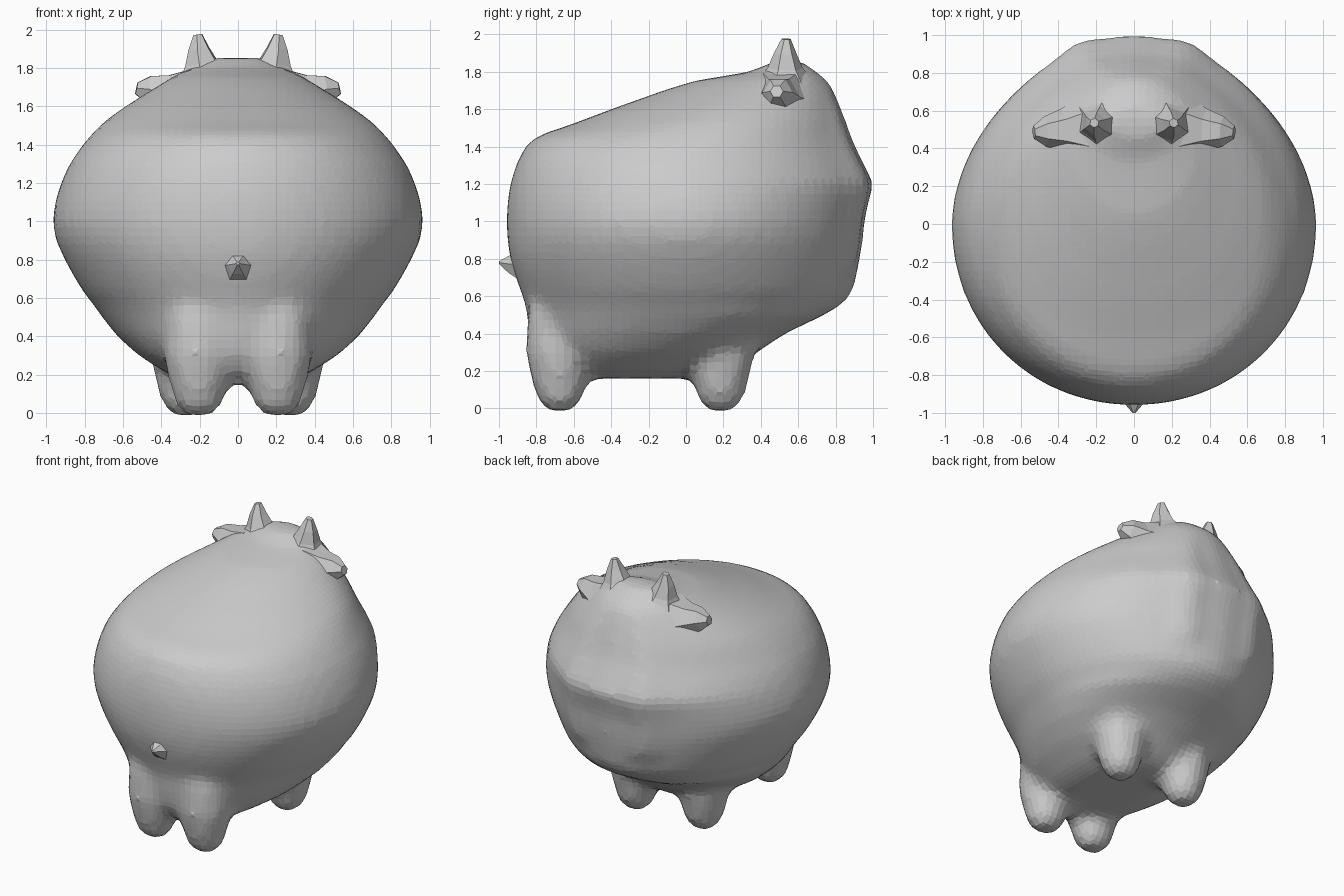
import bpy, bmesh, math
from mathutils import Vector

if "Cube" in bpy.data.objects:
    bpy.data.objects.remove(bpy.data.objects["Cube"])


def new_object(name, bm):
    bmesh.ops.recalc_face_normals(bm, faces=bm.faces)
    mesh = bpy.data.meshes.new(name)
    bm.to_mesh(mesh)
    bm.free()
    ob = bpy.data.objects.new(name, mesh)
    bpy.context.collection.objects.link(ob)
    return ob


def loft(bm, rings):
    """Skin a stack of equal-sized point rings and cap both ends."""
    rows = [[bm.verts.new(p) for p in ring] for ring in rings]
    n = len(rows[0])
    for a, b in zip(rows, rows[1:]):
        for i in range(n):
            j = (i + 1) % n
            bm.faces.new((a[i], a[j], b[j], b[i]))
    bm.faces.new(rows[0][::-1])
    bm.faces.new(rows[-1])


def section(z, w, y0, y1, yc, n=64):
    """Egg-shaped horizontal slice; the head side is narrower with a flat muzzle."""
    pts = []
    k = w / 0.92
    for i in range(n):
        a = 2 * math.pi * i / n
        c, s = math.cos(a), math.sin(a)
        head = s > 0
        e = 2 / (1.85 if head and z > 0.5 else 2.05)
        x = w * math.copysign(abs(c) ** e, c)
        y = yc + ((y1 - yc) if head else (yc - y0)) * math.copysign(abs(s) ** e, s)
        if head and z > 0.75 and abs(x) < 0.6 * w:
            y = max(y, y1 - 0.015 - 0.8 * max(0, abs(x) - 0.28 * k))
        pts.append((x, y, z))
    return pts


# Body slices: height, half width, front y, rear y, y of the widest point
slices = [
    (0.16, 0.24, -0.66, 0.18, -0.25), (0.20, 0.36, -0.76, 0.26, -0.22),
    (0.30, 0.52, -0.82, 0.38, -0.13), (0.40, 0.63, -0.84, 0.53, -0.04),
    (0.50, 0.71, -0.85, 0.74, 0.00), (0.56, 0.75, -0.86, 0.84, 0.00),
    (0.62, 0.80, -0.88, 0.89, 0.00), (0.70, 0.85, -0.91, 0.91, 0.00),
    (0.80, 0.905, -0.94, 0.93, 0.00), (0.90, 0.95, -0.955, 0.945, 0.00),
    (1.00, 0.97, -0.96, 0.955, 0.00), (1.10, 0.955, -0.955, 0.975, 0.00),
    (1.20, 0.925, -0.94, 1.005, 0.00), (1.30, 0.88, -0.91, 0.955, 0.00),
    (1.40, 0.81, -0.86, 0.905, 0.02), (1.46, 0.76, -0.79, 0.88, 0.06),
    (1.52, 0.70, -0.61, 0.86, 0.12), (1.60, 0.59, -0.40, 0.83, 0.22),
    (1.70, 0.43, -0.12, 0.79, 0.36), (1.75, 0.35, 0.04, 0.76, 0.44),
    (1.80, 0.25, 0.34, 0.70, 0.52), (1.855, 0.14, 0.47, 0.62, 0.545),
]
bm = bmesh.new()
loft(bm, [section(*s) for s in slices])

# Four stubby tapered legs, fused with the body by the remesh
leg_profile = [(-0.015, 0.07), (0.035, 0.115), (0.10, 0.14), (0.20, 0.165),
               (0.30, 0.185), (0.52, 0.175)]
for side in (-1, 1):
    for lx, ly in ((0.205, -0.675), (0.275, 0.185)):
        loft(bm, [[(side * lx + r * math.cos(math.tau * i / 16),
                    ly + r * math.sin(math.tau * i / 16), z) for i in range(16)]
                  for z, r in leg_profile])
body = new_object("body_with_legs", bm)
m = body.modifiers.new("fuse", 'REMESH')
m.mode = 'VOXEL'
m.voxel_size = 0.045
m = body.modifiers.new("soften", 'SMOOTH')
m.factor = 0.5
m.iterations = 4


def spike(name, stations, sides=6):
    """Faceted tapering stub through (x, y, z, radius) stations."""
    pts = [Vector(s[:3]) for s in stations]
    q = (pts[-1] - pts[0]).to_track_quat('Z', 'Y')
    b = bmesh.new()
    loft(b, [[p + q @ Vector((s[3] * math.cos(math.tau * i / sides),
                              s[3] * math.sin(math.tau * i / sides), 0))
              for i in range(sides)] for p, s in zip(pts, stations)])
    return new_object(name, b)


# Horns and ears on both sides of the head
for side, tag in ((-1, "left"), (1, "right")):
    spike("horn_" + tag, [(side * 0.17, 0.53, 1.74, 0.16), (side * 0.19, 0.53, 1.82, 0.095),
                          (side * 0.205, 0.53, 1.90, 0.06), (side * 0.21, 0.535, 1.975, 0.025)])
    spike("ear_" + tag, [(side * 0.28, 0.50, 1.64, 0.18), (side * 0.38, 0.495, 1.665, 0.115),
                         (side * 0.47, 0.49, 1.69, 0.08), (side * 0.53, 0.485, 1.695, 0.035)])

# Small pointed nub at the front
spike("front_nub", [(0, -0.88, 0.77, 0.10), (0, -0.945, 0.772, 0.055), (0, -1.0, 0.78, 0.008)])
